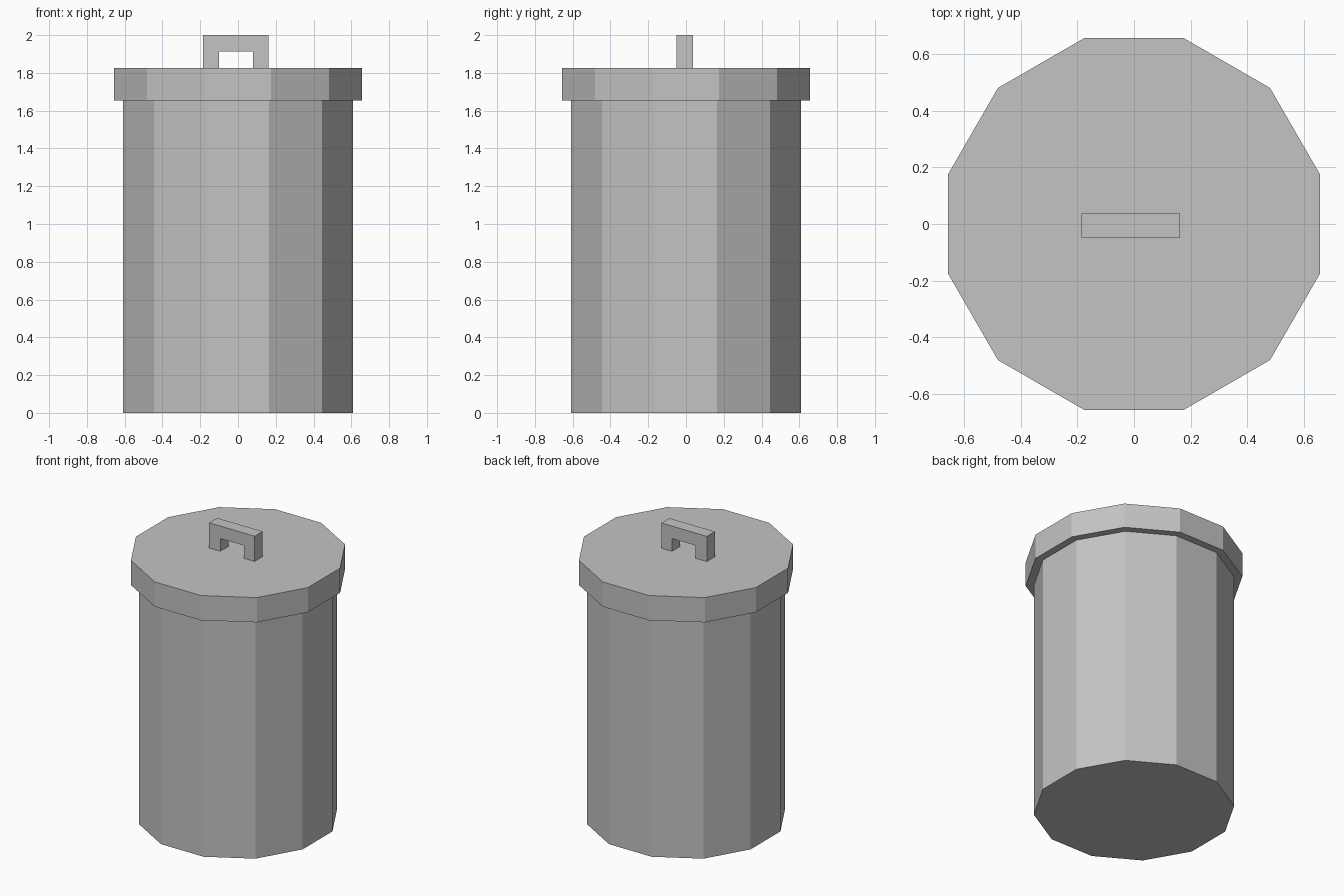
import bpy
import bmesh
from math import pi
from mathutils import Matrix

cube = bpy.data.objects.get("Cube")
if cube:
    bpy.data.objects.remove(cube, do_unlink=True)

SIDES = 12

# One plain metal colour
metal = bpy.data.materials.new("grey_metal")
metal.use_nodes = True
colour = (0.55, 0.55, 0.55, 1.0)
metal.diffuse_color = colour
metal.node_tree.nodes["Principled BSDF"].inputs["Base Color"].default_value = colour


def finish(name, bm):
    bmesh.ops.recalc_face_normals(bm, faces=bm.faces)
    mesh = bpy.data.meshes.new(name)
    bm.to_mesh(mesh)
    bm.free()
    mesh.materials.append(metal)
    obj = bpy.data.objects.new(name, mesh)
    bpy.context.collection.objects.link(obj)
    return obj


def drum(name, radius, bottom, top):
    """Flat-sided closed drum with a flat facing each axis."""
    bm = bmesh.new()
    place = Matrix.Translation((0, 0, (bottom + top) / 2)) @ Matrix.Rotation(pi / SIDES, 4, "Z")
    bmesh.ops.create_cone(bm, cap_ends=True, segments=SIDES, radius1=radius,
                          radius2=radius, depth=top - bottom, matrix=place)
    return finish(name, bm)


def extruded_profile(name, points, front, back):
    """Outline in x and z, extruded from front to back."""
    bm = bmesh.new()
    face = bm.faces.new([bm.verts.new((x, front, z)) for x, z in points])
    grown = bmesh.ops.extrude_face_region(bm, geom=[face], use_keep_orig=True)
    moved = [g for g in grown["geom"] if isinstance(g, bmesh.types.BMVert)]
    bmesh.ops.translate(bm, verts=moved, vec=(0, back - front, 0))
    return finish(name, bm)


# Bin body and overhanging lid
drum("bin_body", 0.629, 0.0, 1.655)
drum("lid", 0.68, 1.655, 1.826)

# Arched handle standing on the lid
base, inner, top = 1.826, 1.914, 2.0
extruded_profile("lid_handle", [
    (-0.185, base), (-0.185, top), (0.162, top), (0.162, base),
    (0.08, base), (0.08, inner), (-0.1, inner), (-0.1, base),
], -0.05, 0.037)
